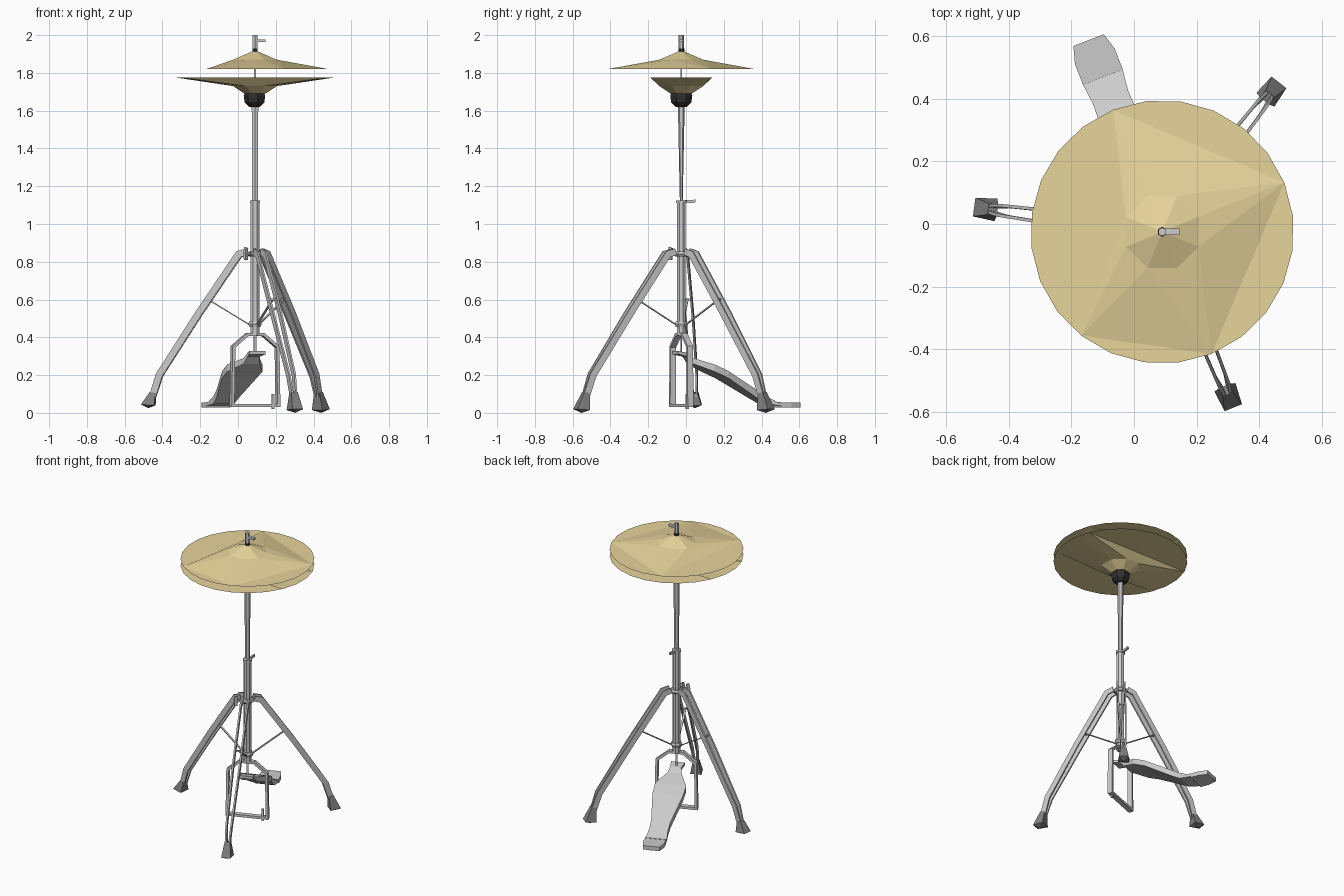
import bpy, math
from mathutils import Vector

if "Cube" in bpy.data.objects:
    bpy.data.objects.remove(bpy.data.objects["Cube"])

AX, AY = 0.09, -0.025          # axis of the stand


def material(name, r, g, b):
    m = bpy.data.materials.new(name)
    m.diffuse_color = (r, g, b, 1)
    m.use_nodes = True
    m.node_tree.nodes["Principled BSDF"].inputs["Base Color"].default_value = m.diffuse_color
    return m


BRASS = material("brass", 0.80, 0.66, 0.33)
BLACK = material("black_felt", 0.03, 0.03, 0.03)
RUBBER = material("rubber", 0.22, 0.22, 0.22)


def build(name, verts, faces, mat=None, deg=0):
    """Mesh in stand coordinates, turned by deg around the stand axis."""
    me = bpy.data.meshes.new(name)
    me.from_pydata([tuple(v) for v in verts], [], faces)
    ob = bpy.data.objects.new(name, me)
    bpy.context.collection.objects.link(ob)
    ob.location = (AX, AY, 0)
    ob.rotation_euler.z = math.radians(deg)
    if mat:
        me.materials.append(mat)
    return ob


def ring(r, z, angles):
    return [(r * math.cos(math.radians(a)), r * math.sin(math.radians(a)), z) for a in angles]


def lathe(name, profile, n=8, mat=None, squash=None):
    """Stack of n-sided rings (r, z) with closed ends."""
    verts, faces = [], []
    for k, (r, z) in enumerate(profile):
        s = squash[k] if squash else 1
        verts += [(x, y * s, z) for x, y, z in ring(r, z, [(i + .5) * 360 / n for i in range(n)])]
    for k in range(len(profile) - 1):
        for i in range(n):
            j = (i + 1) % n
            faces.append((k * n + i, k * n + j, k * n + n + j, k * n + n + i))
    faces += [tuple(range(n))[::-1], tuple(range(len(verts) - n, len(verts)))]
    return build(name, verts, faces, mat)


def sweep(name, path, side, w, h, mat=None, deg=0, closed=False):
    """Rectangular bar along a path; w is measured along side, h across it."""
    p = [Vector(q) for q in path]
    s, n = Vector(side).normalized(), len(p)
    verts, faces = [], []
    for i in range(n):
        a = p[i - 1] if i or closed else p[i]
        b = p[(i + 1) % n] if i < n - 1 or closed else p[i]
        t1 = (p[i] - a).normalized() if a != p[i] else (b - p[i]).normalized()
        t2 = (b - p[i]).normalized() if b != p[i] else t1
        t = (t1 + t2).normalized()
        up = t.cross(s).normalized() * h / 2 / max(t.dot(t1), .5)
        verts += [p[i] + s * w / 2 * c + up * d for c, d in ((1, 1), (-1, 1), (-1, -1), (1, -1))]
    for i in range(n if closed else n - 1):
        for k in range(4):
            a, b = i * 4, (i + 1) % n * 4
            j = (k + 1) % 4
            faces.append((a + k, a + j, b + j, b + k))
    if not closed:
        faces += [(3, 2, 1, 0), tuple(range(n * 4 - 4, n * 4))]
    return build(name, verts, faces, mat, deg)


def cymbal(name, rim_z, bell, anchors):
    """24-sided flat rim; only the anchor corners slope to the 8-sided bell."""
    ra = [7 + 15 * i for i in range(24)]
    ba = [22.5 + 45 * i for i in range(8)]
    verts = ring(.42, rim_z, ra)
    for r, z in bell[:-1]:
        verts += ring(r, z, ba)
    verts.append((0, 0, bell[-1][1]))
    idx = sorted(ra.index(a) for a in anchors)
    faces = []
    for a, b in zip(idx, idx[1:] + [idx[0] + 24]):     # flat segments
        if b - a > 1:
            faces.append(tuple(k % 24 for k in range(a, b + 1)))
    # zip the anchor polygon to the bell ring
    m, i, j = len(idx), 0, 0
    out = lambda k: ra[idx[k % m]] + 360 * (k // m)
    inn = lambda k: ba[k % 8] + 360 * (k // 8)
    while i < m or j < 8:
        if j >= 8 or (i < m and out(i) + out(i + 1) <= inn(j) + inn(j + 1)):
            faces.append((idx[i % m], idx[(i + 1) % m], 24 + j % 8))
            i += 1
        else:
            faces.append((idx[i % m], 24 + (j + 1) % 8, 24 + j % 8))
            j += 1
    last = 24 + 8 * (len(bell) - 2)
    for b in range(24, last, 8):
        faces += [(b + k, b + (k + 1) % 8, b + 8 + (k + 1) % 8, b + 8 + k) for k in range(8)]
    faces += [(last + k, last + (k + 1) % 8, len(verts) - 1) for k in range(8)]
    return build(name, verts, faces, BRASS)


# Cymbals
cymbal("top_cymbal", 1.82, [(.125, 1.87), (0, 1.92)], [22, 112, 232, 292])
cymbal("bottom_cymbal", 1.775, [(.125, 1.73), (.06, 1.69), (0, 1.69)],
       [7, 22, 157, 172, 187, 202, 337, 352])

# Felts, seat and clutch
lathe("cymbal_seat", [(.03, 1.62), (.055, 1.645), (.06, 1.68), (.05, 1.70)], 7, BLACK)
lathe("top_felt", [(.016, 1.905), (.016, 1.93)], 6, BLACK)
lathe("clutch", [(.014, 1.93), (.014, 2.0)], 6)
sweep("clutch_wing", [(.01, 0, 1.97), (.03, 0, 1.97), (.055, 0, 1.97)], (0, 1, 0), .02, .015)
lathe("pull_rod", [(.006, 1.62), (.006, 1.94)], 4)

# Tubes and collars
lathe("upper_tube", [(.018, 1.10), (.02, 1.63)], 6, squash=[.4, .9])
lathe("lower_tube", [(.025, .41), (.025, 1.12)], 8)
lathe("height_collar", [(.03, 1.11), (.03, 1.125)], 8)
sweep("height_screw", [(0, .02, 1.118), (0, .05, 1.118), (0, .075, 1.122)], (1, 0, 0), .012, .016)
lathe("leg_hub", [(.036, .828), (.045, .84), (.036, .855)], 8)
lathe("strut_hub", [(.032, .455), (.038, .47), (.032, .485)], 8)
sweep("hub_screw", [(.03, 0, .84), (.075, 0, .845)], (0, 1, 0), .014, .014, deg=230)
sweep("hub_wing", [(.075, 0, .81), (.078, 0, .845), (.072, 0, .875)], (0, 1, 0), .012, .02, deg=230)

# Three double-bar legs with struts and rubber feet
leg = [(.04, .853, .02), (.085, .84, .022), (.30, .525, .022), (.51, .20, .016), (.545, .09, .010)]
for n, deg in enumerate((172.5, 52, -68)):
    for s in (-1, 1):
        sweep(f"leg_{n}_bar_{s + 1}", [(r, s * o, z) for r, z, o in leg], (0, 1, 0), .01, .036, deg=deg)
    sweep(f"leg_strut_{n}", [(.035, 0, .47), (.25, 0, .60)], (0, 1, 0), .012, .006, deg=deg)
    sweep(f"leg_pin_{n}", [(.25, -.025, .60), (.25, .025, .60)], (1, 0, 0), .01, .01, deg=deg)
    low = .035 if n == 0 else .01
    foot = [(.53, -.018, .105), (.53, .018, .105), (.56, .018, .11), (.56, -.018, .11),
            (.535, -.036, low + .005), (.535, .036, low + .005), (.605, .03, low + .01), (.605, -.03, low + .01),
            (.57, 0, low - .01)]
    build(f"foot_{n}", foot,
          [(3, 2, 1, 0), (0, 1, 5, 4), (1, 2, 6, 5), (2, 3, 7, 6), (3, 0, 4, 7),
           (4, 5, 8), (5, 6, 8), (6, 7, 8), (7, 4, 8)], RUBBER, deg)

# Pedal frame: closed arch turned with the pedal
PD = 21
half = [(.045, .415), (.125, .35), (.13, .04)]
arch = [(x, 0, z) for x, z in half] + [(-x, 0, z) for x, z in half[::-1]]
sweep("pedal_frame", arch, (0, 1, 0), .032, .016, deg=PD, closed=True)
sweep("frame_spur", [(.10, -.005, .02), (.10, -.005, .10)], (0, 1, 0), .014, .014, deg=PD)
sweep("pedal_link", [(0, 0, .31), (0, 0, .43)], (1, 0, 0), .012, .006, deg=PD)


def slab(name, stations, deg):
    """Board from stations (distance, half width, top z, depth)."""
    verts, faces = [], []
    for u, w, z, d in stations:
        verts += [(-w, u, z), (w, u, z), (w, u, z - d), (-w, u, z - d)]
    for i in range(0, len(verts) - 4, 4):
        for k in range(4):
            j = (k + 1) % 4
            faces.append((i + k, i + j, i + 4 + j, i + 4 + k))
    faces += [(3, 2, 1, 0), tuple(range(len(verts) - 4, len(verts)))]
    return build(name, verts, faces, None, deg)


# Footboard, hinge and heel plate
slab("footboard", [(-.035, .045, .328, .018), (.02, .035, .318, .02), (.05, .045, .29, .03),
                   (.15, .10, .257, .038), (.23, .098, .222, .038), (.41, .062, .118, .042),
                   (.46, .06, .088, .04), (.53, .068, .052, .015)], PD)
sweep("heel_hinge", [(-.068, .535, .048), (.068, .535, .048)], (0, 1, 0), .014, .02, deg=PD)
slab("heel_plate", [(.54, .068, .056, .028), (.60, .068, .056, .028), (.655, .052, .056, .028)], PD)
